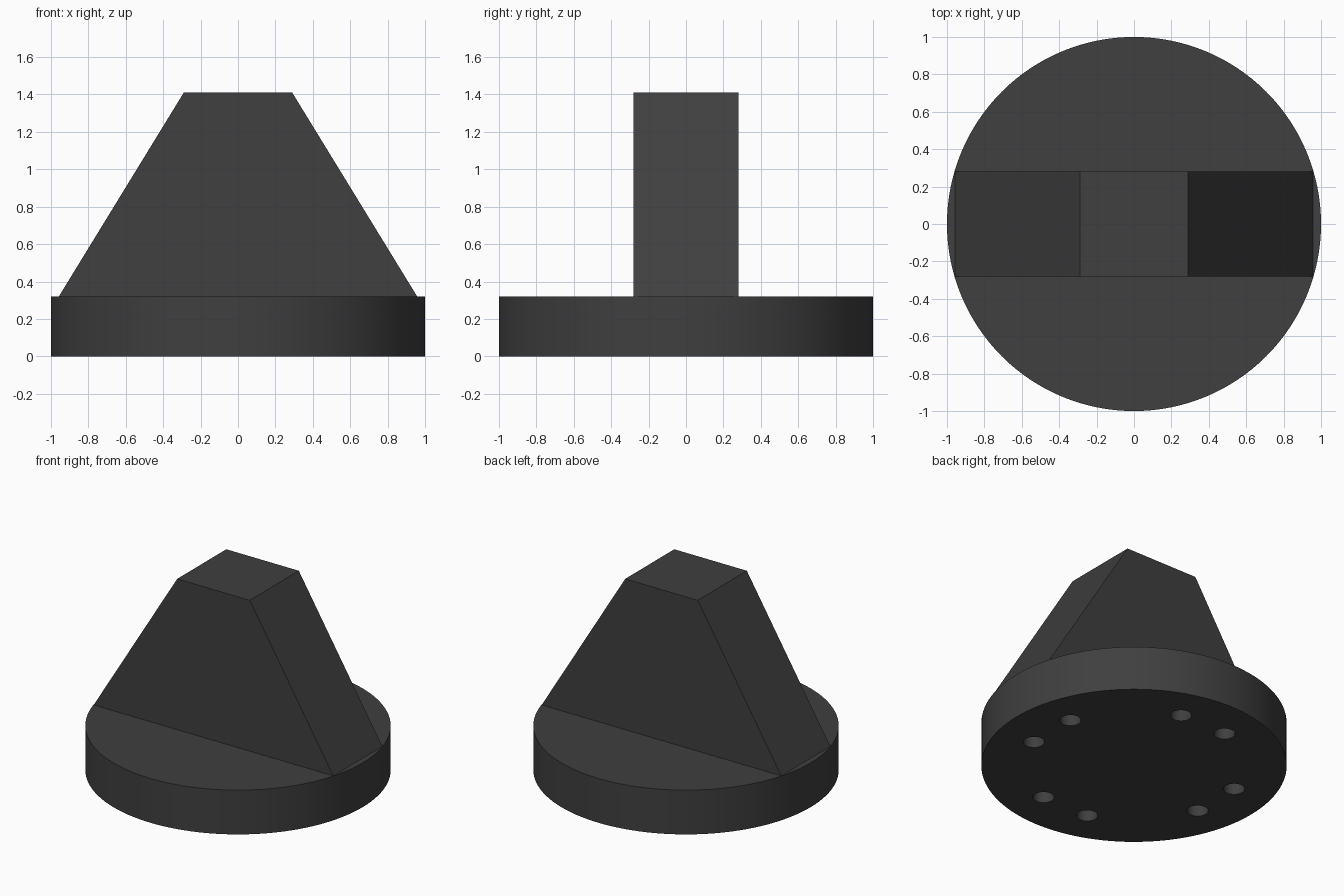
import bpy, bmesh

if "Cube" in bpy.data.objects:
    bpy.data.objects.remove(bpy.data.objects["Cube"])

BASE_TOP, HOLE_R, HOLE_DEPTH = 0.32, 0.07, 0.2


def cylinder(name, radius, z0, z1, x=0, y=0, sides=128):
    bpy.ops.mesh.primitive_cylinder_add(vertices=sides, radius=radius, depth=z1 - z0,
                                        location=(x, y, (z0 + z1) / 2))
    ob = bpy.context.object
    ob.name = name
    return ob


def extruded_profile(name, points, half_depth):
    bm = bmesh.new()
    face = bm.faces.new([bm.verts.new((x, -half_depth, z)) for x, z in points])
    out = bmesh.ops.extrude_face_region(bm, geom=[face])
    verts = [v for v in out["geom"] if isinstance(v, bmesh.types.BMVert)]
    bmesh.ops.translate(bm, verts=verts, vec=(0, 2 * half_depth, 0))
    bmesh.ops.recalc_face_normals(bm, faces=bm.faces[:])
    mesh = bpy.data.meshes.new(name)
    bm.to_mesh(mesh)
    bm.free()
    ob = bpy.data.objects.new(name, mesh)
    bpy.context.collection.objects.link(ob)
    return ob


def boolean(target, tool, operation):
    bpy.context.view_layer.objects.active = target
    mod = target.modifiers.new(operation, "BOOLEAN")
    mod.operation, mod.solver, mod.object = operation, "EXACT", tool
    bpy.ops.object.modifier_apply(modifier=mod.name)
    bpy.data.objects.remove(tool, do_unlink=True)


# Round base
knob = cylinder("grip_knob", 1.0, 0, BASE_TOP)

# Tapered grip, with a short root sunk into the base
half = [(0.90, 0.26), (0.958, BASE_TOP), (0.29, 1.41)]
grip = extruded_profile("grip", half + [(-x, z) for x, z in reversed(half)], 0.28)
boolean(knob, grip, "UNION")

# Eight blind holes in the underside, in pairs
for sx in (-1, 1):
    for sy in (-1, 1):
        for x, y in ((0.70, 0.186), (0.186, 0.70)):
            hole = cylinder("hole_cutter", HOLE_R, -0.1, HOLE_DEPTH, sx * x, sy * y, 32)
            boolean(knob, hole, "DIFFERENCE")

# Dark finish
mat = bpy.data.materials.new("dark_grey")
mat.diffuse_color = (0.05, 0.05, 0.05, 1)
mat.use_nodes = True
mat.node_tree.nodes["Principled BSDF"].inputs["Base Color"].default_value = mat.diffuse_color
knob.data.materials.clear()
knob.data.materials.append(mat)

bpy.ops.object.select_all(action="DESELECT")
knob.select_set(True)
bpy.context.view_layer.objects.active = knob
bpy.ops.object.shade_smooth_by_angle()
